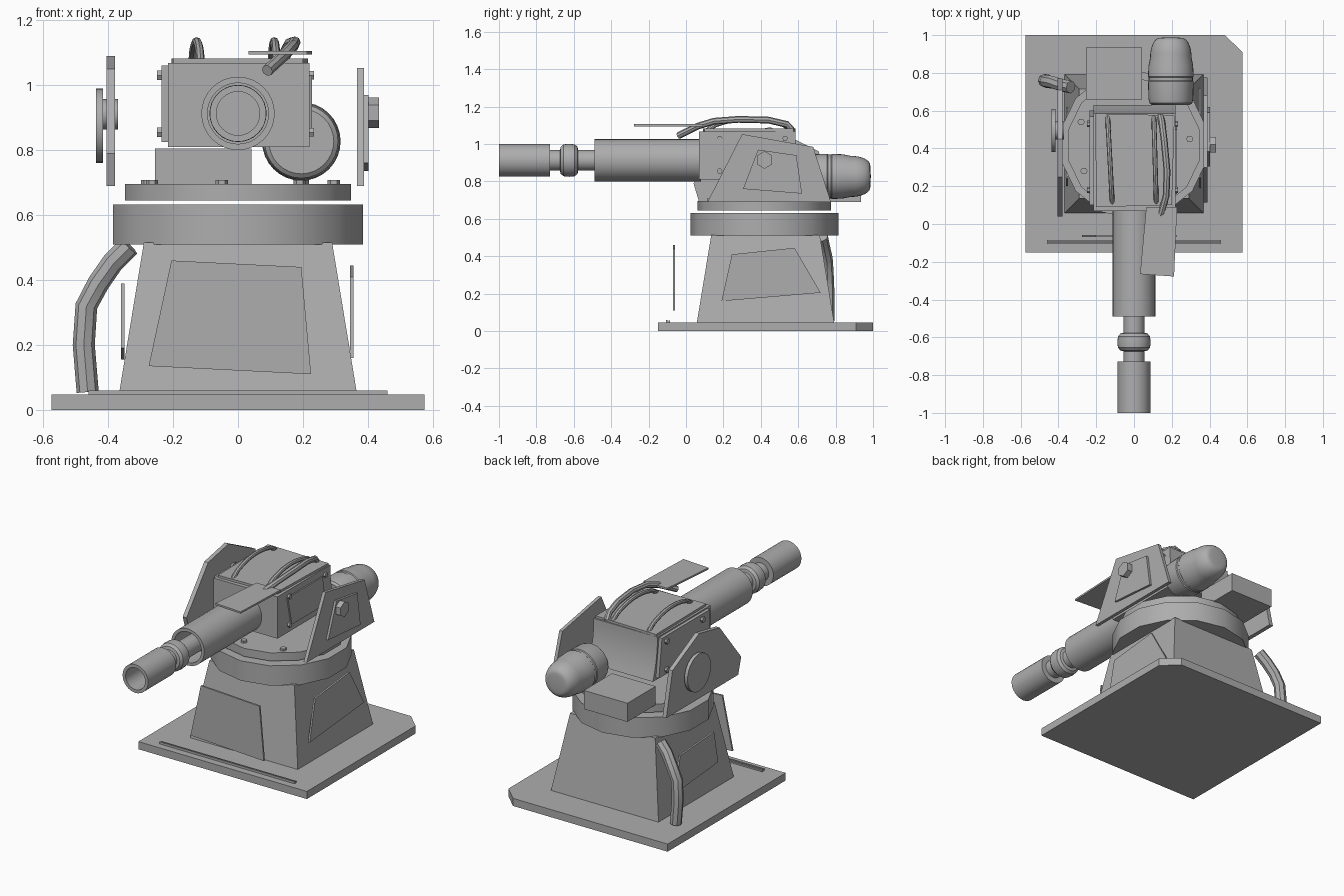
import bpy, bmesh, math
from mathutils import Vector

if "Cube" in bpy.data.objects:
    bpy.data.objects.remove(bpy.data.objects["Cube"])

grey = bpy.data.materials.new("plain_grey")
grey.diffuse_color = (0.42, 0.42, 0.42, 1)
grey.use_nodes = True
grey.node_tree.nodes["Principled BSDF"].inputs["Base Color"].default_value = grey.diffuse_color


def finish(bm, name, smooth=False):
    bmesh.ops.recalc_face_normals(bm, faces=bm.faces)
    me = bpy.data.meshes.new(name)
    bm.to_mesh(me)
    bm.free()
    ob = bpy.data.objects.new(name, me)
    bpy.context.collection.objects.link(ob)
    me.materials.append(grey)
    if smooth:
        bpy.ops.object.select_all(action='DESELECT')
        ob.select_set(True)
        bpy.context.view_layer.objects.active = ob
        bpy.ops.object.shade_smooth_by_angle(angle=math.radians(35))
    return ob


def place(axis, u, v, w):
    """Profile (u, v) lies across the axis, w runs along it."""
    return {'X': (w, u, v), 'Y': (u, w, v), 'Z': (u, v, w)}[axis]


def prism(name, pts, axis, a, b, smooth=False):
    bm = bmesh.new()
    lo = [bm.verts.new(place(axis, u, v, a)) for u, v in pts]
    hi = [bm.verts.new(place(axis, u, v, b)) for u, v in pts]
    n = len(pts)
    bm.faces.new(lo)
    bm.faces.new(hi[::-1])
    for i in range(n):
        bm.faces.new((lo[i], lo[(i + 1) % n], hi[(i + 1) % n], hi[i]))
    return finish(bm, name, smooth)


def box(name, x0, x1, y0, y1, z0, z1):
    return prism(name, [(x0, y0), (x1, y0), (x1, y1), (x0, y1)], 'Z', z0, z1)


def ngon(cu, cv, r, n, turn=0.0):
    return [(cu + r * math.cos(turn + i * math.tau / n),
             cv + r * math.sin(turn + i * math.tau / n)) for i in range(n)]


def lathe_y(name, cx, cz, profile, n=32):
    """Revolve (y, radius) pairs about an axis along y; radius 0 closes an end."""
    bm = bmesh.new()
    rings = []
    for y, r in profile:
        if r == 0:
            rings.append([bm.verts.new((cx, y, cz))])
        else:
            rings.append([bm.verts.new((u, y, v)) for u, v in ngon(cx, cz, r, n)])
    for p, q in zip(rings, rings[1:]):
        for i in range(n):
            j = (i + 1) % n
            if len(p) == 1:
                bm.faces.new((p[0], q[i], q[j]))
            elif len(q) == 1:
                bm.faces.new((p[i], p[j], q[0]))
            else:
                bm.faces.new((p[i], p[j], q[j], q[i]))
    return finish(bm, name, True)


def tube(name, pts, r, n=8):
    """Sweep a round section along a polyline."""
    bm = bmesh.new()
    pts = [Vector(p) for p in pts]
    rings = []
    for i, p in enumerate(pts):
        t = (pts[min(i + 1, len(pts) - 1)] - pts[max(i - 1, 0)]).normalized()
        ref = Vector((1, 0, 0)) if abs(t.x) < 0.8 else Vector((0, 1, 0))
        a = t.cross(ref).normalized()
        b = t.cross(a)
        rings.append([bm.verts.new(p + a * u + b * v) for u, v in ngon(0, 0, r, n)])
    for p, q in zip(rings, rings[1:]):
        for i in range(n):
            bm.faces.new((p[i], p[(i + 1) % n], q[(i + 1) % n], q[i]))
    bm.faces.new(rings[0])
    bm.faces.new(rings[-1])
    return finish(bm, name, True)


# Ground plate with one cut corner and a strip along its front
prism("base_plate", [(-.575, -.15), (.575, -.15), (.575, .91), (.48, 1.0), (-.575, 1.0)], 'Z', 0, .047)
box("base_strip", -.46, .46, -.107, -.098, .045, .06)
box("base_strip_rear", -.46, .46, -.094, -.085, .045, .056)

# Tapered pedestal
CY = .425
bm = bmesh.new()
bmesh.ops.create_cube(bm, size=1)
for v in bm.verts:
    half = .29 if v.co.z > 0 else .367
    v.co = (math.copysign(half, v.co.x), CY + math.copysign(half, v.co.y),
            .515 if v.co.z > 0 else .046)
finish(bm, "pedestal")

# Loose armour panels around the pedestal
prism("front_panel", [(-.205, .46), (.195, .44), (.225, .11), (-.275, .135)], 'Y', -.07, -.059)
prism("right_panel", [(.245, .41), (.58, .445), (.72, .205), (.19, .16)], 'X', .345, .356)
prism("left_panel", [(.24, .39), (.57, .37), (.62, .155), (.2, .19)], 'X', -.36, -.349)

# Turntable rings and bolts
up = math.pi / 2
prism("turn_ring", ngon(0, .42, .395, 14, up), 'Z', .51, .632, True)
prism("turn_disc", ngon(0, .418, .3575, 14, up), 'Z', .645, .695, True)
for x, y in [(-.28, .54), (-.265, .28), (-.05, .13), (.19, .17), (.295, .45), (.2, .66)]:
    prism("disc_bolt", ngon(x, y, .019, 6), 'Z', .69, .708)

# Breech body: side profile with a curved rear, lid and side plates
rear = [(.585 + .045 * (k / 8) ** 2, 1.068 - .258 * k / 8) for k in range(9)]
prism("breech_body", [(.07, .81), (.07, 1.068)] + rear, 'X', -.215, .22, True)
prism("breech_lid", [(-.2, .09), (.2, .1), (.215, .575), (-.205, .585)], 'Z', 1.06, 1.082)
side = [(.1, .825), (.1, 1.06), (.57, 1.06), (.6, .825)]
prism("breech_left_plate", side, 'X', -.235, -.21)
prism("breech_right_panel", [(.2, .85), (.16, 1.03), (.5, 1.03), (.53, .85)], 'X', .215, .228)
for y in (.18, .53):
    for z in (1.03, .855):
        prism("breech_bolt", ngon(y, z, .017, 6), 'X', -.25, -.23)
        prism("breech_bolt", ngon(y, z, .015, 6), 'X', .215, .234)

# Barrel: hollow sleeve, inner tube, rounded collar, hollow muzzle
BZ = .913
lathe_y("barrel_sleeve", 0, BZ, [(.08, 0), (.08, .113), (-.49, .113), (-.49, .094), (-.33, .094), (-.33, 0)])
lathe_y("barrel_tube", 0, BZ, [(-.32, 0), (-.32, .055), (-.74, .055), (-.74, 0)])
lathe_y("barrel_collar", 0, BZ, [(-.575, .05), (-.58, .072), (-.595, .085), (-.625, .088),
                                 (-.655, .085), (-.67, .072), (-.675, .05)])
lathe_y("muzzle", 0, BZ, [(-.728, 0), (-.728, .087), (-1.0, .087), (-1.0, .067), (-.8, .067), (-.8, 0)])

# Domed tank and box at the rear
dome = [(.88 + .105 * math.sin(a * math.pi / 16), .06 + .05 * math.cos(a * math.pi / 16)) for a in range(9)]
lathe_y("rear_tank", .195, .827, [(.63, 0), (.63, .1), (.64, .113), (.66, .118), (.755, .121), (.76, .117),
                                  (.775, .117), (.78, .121), (.84, .118)] + dome + [(.987, .04), (.988, 0)])
box("rear_box", -.255, .042, .66, .935, .69, .805)

# Side shields with their fittings
prism("right_shield", [(.115, .69), (.3, 1.053), (.68, .985), (.775, .69)], 'X', .367, .388)
prism("right_shield_pad", [(.385, .97), (.59, .94), (.62, .735), (.305, .76)], 'X', .385, .402)
prism("right_shield_nut", ngon(.42, .915, .047, 6, up), 'X', .4, .434)
prism("left_shield", [(.07, .69), (.04, .79), (.25, 1.05), (.45, 1.09), (.71, .96), (.77, .69)], 'X', -.405, -.379)
prism("left_shield_disc", ngon(.495, .875, .115, 24), 'X', -.437, -.416, True)
prism("left_shield_hub", ngon(.495, .91, .047, 12), 'X', -.42, -.37, True)

# Ground hose and cables over the breech
tube("ground_hose", [(-.335, .725, .505), (-.385, .735, .455), (-.43, .75, .39), (-.467, .755, .32),
                     (-.475, .76, .2), (-.463, .76, .055)], .034)
for x0, x1 in ((-.14, -.115), (.105, .118)):
    tube("breech_cable", [(x0 + (x1 - x0) * t, .57 - .46 * t, 1.07 + .065 * math.sin(math.pi * t) ** .6)
                          for t in [k / 10 for k in range(11)]], .013)
tube("front_cable", [(.14, .57, 1.07), (.147, .54, 1.105), (.16, .44, 1.128), (.175, .28, 1.132),
                     (.17, .15, 1.122), (.145, .06, 1.095), (.09, -.04, 1.045)], .018)

# Thin sight plate above the barrel
prism("sight_plate", [(.065, .09), (.228, .09), (.212, -.278), (.032, -.265)], 'Z', 1.095, 1.106)
